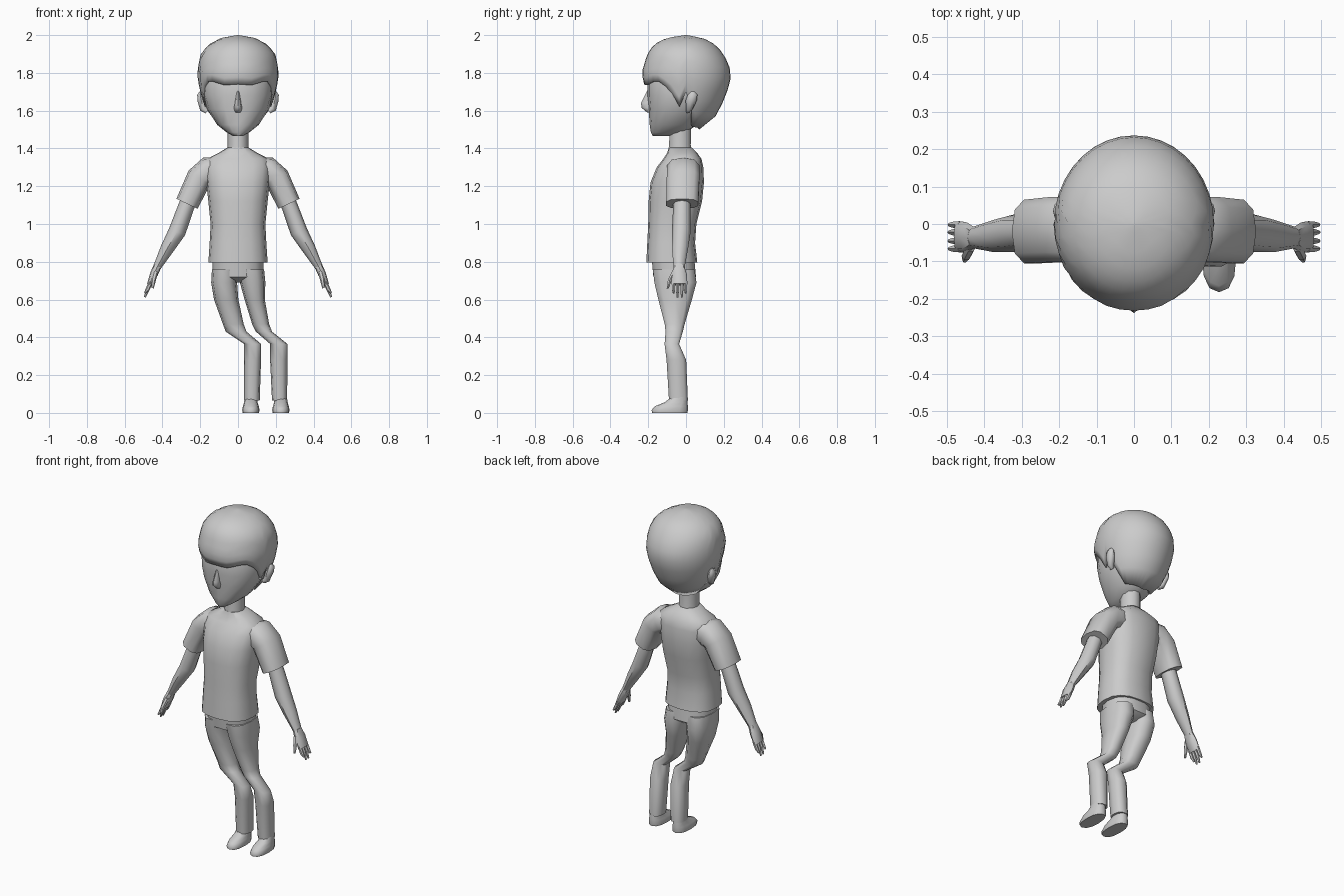
import bpy, bmesh, math
from mathutils import Vector

grey = bpy.data.materials.new("plain grey")
grey.diffuse_color = (0.6, 0.6, 0.6, 1)


def finish(name, bm, angle=50):
    bmesh.ops.recalc_face_normals(bm, faces=bm.faces)
    me = bpy.data.meshes.new(name)
    bm.to_mesh(me)
    bm.free()
    ob = bpy.data.objects.new(name, me)
    bpy.context.collection.objects.link(ob)
    me.materials.append(grey)
    bpy.ops.object.select_all(action='DESELECT')
    ob.select_set(True)
    bpy.context.view_layer.objects.active = ob
    bpy.ops.object.shade_smooth_by_angle(angle=math.radians(angle))
    return ob


def skin_rings(name, rings, caps=True, angle=50):
    """Join closed rings of points into a surface."""
    bm = bmesh.new()
    rows = [[bm.verts.new(p) for p in r] for r in rings]
    n = len(rows[0])
    for a, b in zip(rows, rows[1:]):
        for i in range(n):
            j = (i + 1) % n
            bm.faces.new((a[i], a[j], b[j], b[i]))
    if caps:
        bm.faces.new(rows[0])
        bm.faces.new(rows[-1])
    return finish(name, bm, angle)


def oval(c, u, v, n, power=1.0):
    pts = []
    for i in range(n):
        a = 2 * math.pi * i / n
        co, si = math.cos(a), math.sin(a)
        pts.append(Vector(c) + Vector(u) * math.copysign(abs(co) ** power, co)
                   + Vector(v) * math.copysign(abs(si) ** power, si))
    return pts


def stack(name, rows, n=12, power=1.0, angle=50):
    """Rows are z, x min, x max, y min, y max."""
    rings = [oval(((a + b) / 2, (c + d) / 2, z), ((b - a) / 2, 0, 0),
                  (0, (d - c) / 2, 0), n, power) for z, a, b, c, d in rows]
    return skin_rings(name, rings, angle=angle)


def limb(name, side, rows, n=8, power=1.0):
    """Rows are x, y, z, half thickness, half depth in y; follows its path."""
    pts = [Vector(r[:3]) for r in rows]
    rings = []
    for i, r in enumerate(rows):
        d = pts[min(i + 1, len(pts) - 1)] - pts[max(i - 1, 0)]
        u = Vector((-d.z, 0, d.x)).normalized() * r[3]
        rings.append([Vector((side * p.x, p.y, p.z))
                      for p in oval(pts[i], u, (0, r[4], 0), n, power)])
    return skin_rings(name, rings)


def lerp_table(table, x):
    for a, b in zip(table, table[1:]):
        if x <= b[0]:
            t = max(0, (x - a[0]) / (b[0] - a[0]))
            return [p + (q - p) * t for p, q in zip(a[1:], b[1:])]
    return list(table[-1][1:])


# Head
stack("head", [(1.465, -.025, .025, -.175, -.08), (1.485, -.06, .06, -.186, 0),
               (1.525, -.11, .11, -.192, .06), (1.61, -.165, .165, -.198, .12),
               (1.68, -.185, .185, -.205, .16), (1.76, -.19, .19, -.205, .18),
               (1.86, -.16, .16, -.17, .16)], 16, .9)
# Nose
stack("nose", [(1.59, -.016, .016, -.205, -.17), (1.615, -.022, .022, -.235, -.17),
               (1.64, -.016, .016, -.238, -.17), (1.71, -.008, .008, -.203, -.17)], 8)
# Neck
stack("neck", [(1.35, -.06, .06, -.1, .04), (1.42, -.055, .055, -.092, .028),
               (1.53, -.055, .055, -.09, .03)], 10)

# Hair: a shell whose lower edge forms fringe, sideburns and nape
shape = [(1.5, .08, .15, .07), (1.55, .135, .19, .145), (1.62, .178, .2, .185),
         (1.72, .205, .217, .225), (1.8, .217, .235, .243), (1.9, .198, .205, .2),
         (1.95, .155, .17, .155), (1.985, .09, .105, .09), (2.0, .005, .005, .005)]
edge = [(0, 1.74), (20, 1.735), (40, 1.755), (50, 1.755), (60, 1.73), (70, 1.69),
        (80, 1.62), (90, 1.70), (100, 1.6), (110, 1.515), (180, 1.5)]
rings = []
for k in range(12):
    t = math.sin(math.pi / 2 * k / 11)
    ring = []
    for i in range(36):
        deg = i * 10
        low = lerp_table(edge, min(deg, 360 - deg))[0]
        z = low + (2.0 - low) * t
        rx, front, back = lerp_table(shape, z)
        c, s = math.cos(math.radians(deg)), math.sin(math.radians(deg))
        ring.append((rx * s, -c * (front if c > 0 else back), z))
    rings.append(ring)
hair = skin_rings("hair", rings, caps=False)
bm = bmesh.new()
bm.from_mesh(hair.data)
bmesh.ops.holes_fill(bm, edges=[e for e in bm.edges if e.is_boundary and
                                min(v.co.z for v in e.verts) > 1.95], sides=40)
bm.to_mesh(hair.data)
bm.free()
shell = hair.modifiers.new("thickness", 'SOLIDIFY')
shell.thickness = .02
shell.offset = -1

# Shirt body
stack("shirt_body", [(.795, -.157, .157, -.21, .06), (.9, -.15, .15, -.205, .048),
                     (1.0, -.145, .145, -.2, .055), (1.12, -.157, .157, -.198, .085),
                     (1.22, -.168, .168, -.188, .095), (1.3, -.175, .175, -.155, .092),
                     (1.345, -.165, .165, -.12, .082), (1.375, -.105, .105, -.1, .06),
                     (1.405, -.055, .055, -.092, .03)], 16, .8)

for side, label in ((1, "left"), (-1, "right")):
    # Sleeve
    limb(label + "_sleeve", side, [(.1, -.015, 1.29, .065, .08), (.155, -.015, 1.28, .077, .09),
                                   (.205, -.015, 1.245, .068, .09),
                                   (.27, -.02, 1.107, .062, .088)], 10, .75)
    # Arm
    limb(label + "_arm", side, [(.245, -.022, 1.16, .042, .045), (.275, -.022, 1.09, .043, .046),
                                (.322, -.025, .96, .046, .05), (.375, -.032, .87, .036, .043),
                                (.432, -.036, .765, .02, .028)], 8)
    # Hand
    limb(label + "_palm", side, [(.425, -.036, .78, .021, .027), (.445, -.036, .735, .021, .04),
                                 (.468, -.034, .68, .014, .042)], 8, .8)
    # Fingers
    for y, tip in ((-.066, .635), (-.045, .612), (-.022, .612), (-.002, .635)):
        limb(label + "_finger", side, [(.46, y, .695, .012, .0095), (.478, y, .655, .011, .0095),
                                       (.493, y, tip, .005, .005)], 6)
    limb(label + "_thumb", side, [(.435, -.06, .75, .014, .014), (.447, -.085, .705, .013, .012),
                                  (.452, -.097, .66, .006, .006)], 6)
    # Ear
    limb(label + "_ear", side, [(.165, .01, 1.595, .012, .01), (.182, .018, 1.61, .02, .018),
                                (.195, .028, 1.655, .02, .03), (.2, .035, 1.685, .016, .025),
                                (.198, .035, 1.7, .006, .01)], 8)

# Trousers: hips, then two legs bent sideways at the knee
stack("trouser_hips", [(.69, -.06, .06, -.11, .01), (.72, -.135, .135, -.175, .055),
                       (.83, -.135, .135, -.185, .045)], 14, .8)
legs = {"right": [(.76, -.138, 0, -.18, .05), (.69, -.142, -.005, -.172, .06),
                  (.6, -.127, .002, -.15, .035), (.47, -.08, .03, -.115, -.005),
                  (.43, -.065, .045, -.11, -.015), (.365, .033, .122, -.115, -.035),
                  (.28, .033, .122, -.105, .003), (.065, .032, .115, -.092, .012)],
        "left": [(.76, 0, .138, -.18, .05), (.69, .01, .145, -.172, .06),
                 (.6, .035, .142, -.15, .035), (.47, .075, .165, -.115, -.005),
                 (.43, .095, .18, -.11, -.015), (.365, .17, .262, -.115, -.035),
                 (.28, .17, .262, -.105, .003), (.065, .18, .26, -.092, .012)]}
for label, rows in legs.items():
    stack(label + "_trouser_leg", rows, 10, .8)

# Shoes
for label, x in (("left", .227), ("right", .068)):
    rows = [(0, .043, -.18, .008), (.015, .046, -.182, .01), (.035, .042, -.165, .01),
            (.055, .036, -.115, .008), (.085, .032, -.075, .004)]
    stack(label + "_shoe", [(z, x - w, x + w, a, b) for z, w, a, b in rows], 12, .85)
